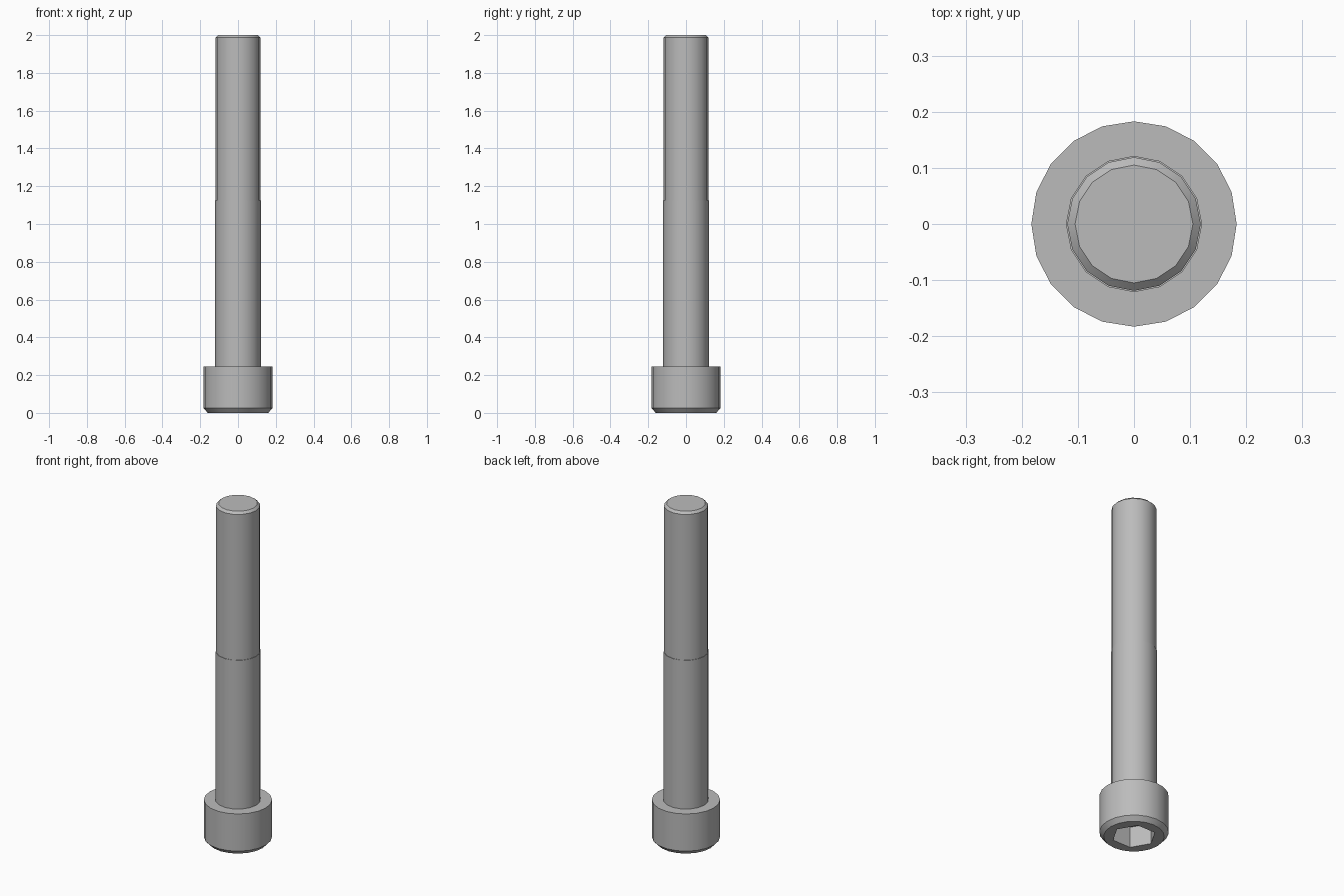
import bpy, bmesh
from math import pi, cos, sin, radians

cube = bpy.data.objects.get("Cube")
if cube:
    bpy.data.objects.remove(cube, do_unlink=True)

steel = bpy.data.materials.new("grey steel")
steel.use_nodes = True
GREY = (0.5, 0.5, 0.5, 1)
steel.diffuse_color = GREY
steel.node_tree.nodes["Principled BSDF"].inputs["Base Color"].default_value = GREY


def lathe(name, profile, sides):
    """Closed solid of revolution from (radius, height) rings, bottom to top."""
    bm = bmesh.new()
    rings = [[bm.verts.new((r * cos(2 * pi * i / sides), r * sin(2 * pi * i / sides), z))
              for i in range(sides)] for r, z in profile]
    for low, high in zip(rings, rings[1:]):
        for i in range(sides):
            j = (i + 1) % sides
            bm.faces.new((low[i], low[j], high[j], high[i]))
    bm.faces.new(rings[0][::-1])
    bm.faces.new(rings[-1])
    mesh = bpy.data.meshes.new(name)
    bm.to_mesh(mesh)
    bm.free()
    mesh.materials.append(steel)
    obj = bpy.data.objects.new(name, mesh)
    bpy.context.collection.objects.link(obj)
    return obj


def activate(obj):
    bpy.ops.object.select_all(action='DESELECT')
    obj.select_set(True)
    bpy.context.view_layer.objects.active = obj


HEAD_TOP, THREAD_START = 0.245, 1.125

# Cylindrical head with a chamfered outer rim
head = lathe("head", [(0.16, 0), (0.183, 0.025), (0.183, HEAD_TOP)], 20)

# Plain shank, then the slightly thinner threaded length with a chamfered tip
shank = lathe("shank", [(0.1215, HEAD_TOP), (0.1215, THREAD_START)], 16)
thread = lathe("threaded_length",
               [(0.119, THREAD_START), (0.119, 1.987), (0.105, 2)], 16)

# Hexagonal key socket cut into the underside of the head
cutter = lathe("socket_cutter", [(0.117, -0.05), (0.117, 0.122)], 6)
cutter.hide_render = True
cut = head.modifiers.new("socket", 'BOOLEAN')
cut.operation = 'DIFFERENCE'
cut.solver = 'EXACT'
cut.object = cutter
activate(head)
bpy.ops.object.modifier_apply(modifier=cut.name)
bpy.data.objects.remove(cutter, do_unlink=True)

for part in (head, shank, thread):
    activate(part)
    bpy.ops.object.shade_smooth_by_angle(angle=radians(30))
